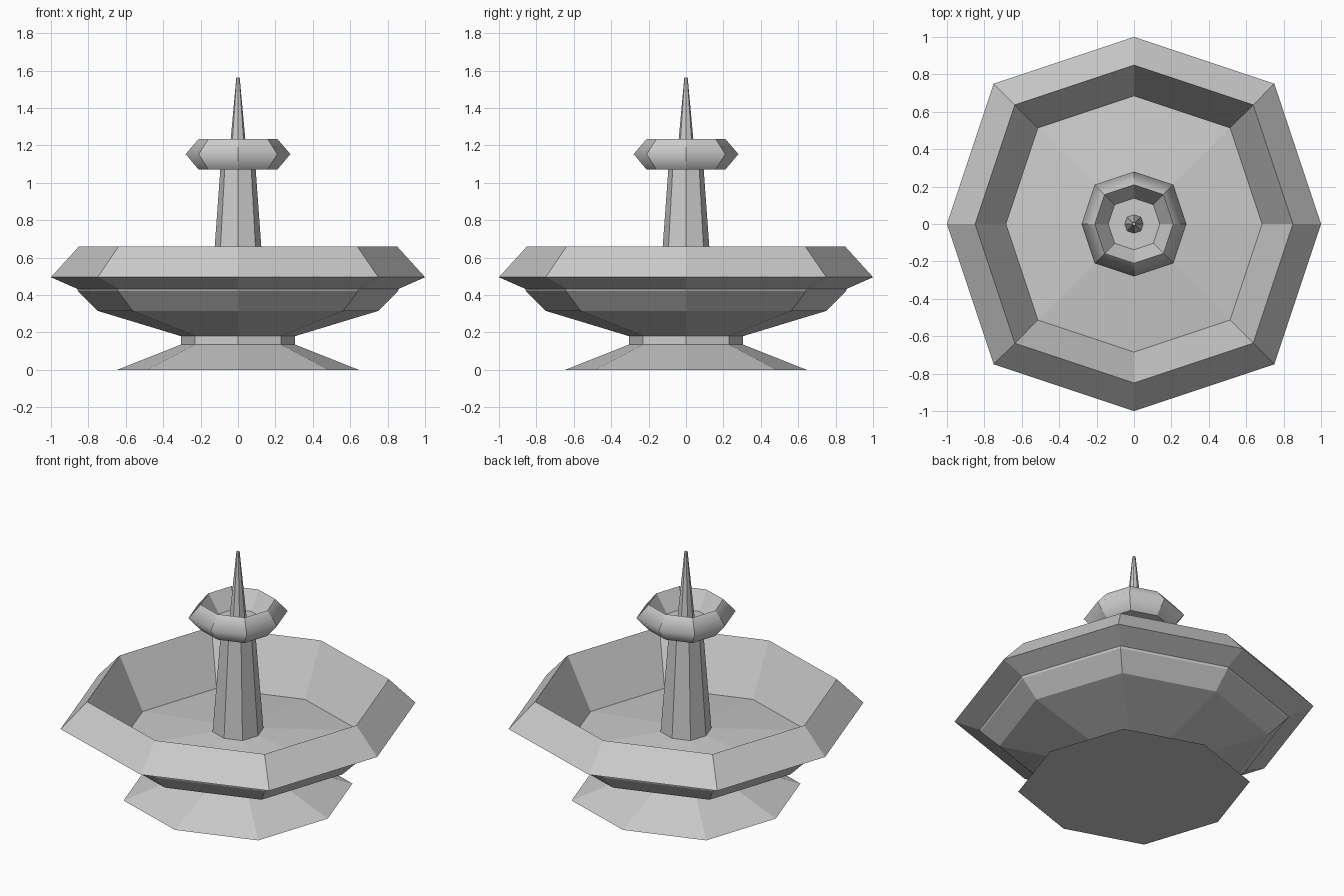
import bpy, bmesh

if "Cube" in bpy.data.objects:
    bpy.data.objects.remove(bpy.data.objects["Cube"])

DIAG = 0.75  # diagonal corners sit at (0.75 r, 0.75 r)
OCT = [(1, 0), (DIAG, DIAG), (0, 1), (-DIAG, DIAG),
       (-1, 0), (-DIAG, -DIAG), (0, -1), (DIAG, -DIAG)]


def octagon_lathe(name, profile, soft_ring=None):
    """Stack octagon rings along a (radius, z) profile; cap both ends."""
    bm = bmesh.new()
    rings = [[bm.verts.new((x * r, y * r, z)) for x, y in OCT] for r, z in profile]
    for k in range(len(rings) - 1):
        a, b = rings[k], rings[k + 1]
        for i in range(8):
            j = (i + 1) % 8
            f = bm.faces.new((a[i], a[j], b[j], b[i]))
            f.smooth = soft_ring is not None and k in (soft_ring - 1, soft_ring)
    bm.faces.new(rings[0][::-1])
    bm.faces.new(rings[-1])
    # only the chosen ring is shaded softly, all other edges stay crisp
    soft = set(rings[soft_ring]) if soft_ring is not None else set()
    for e in bm.edges:
        e.smooth = e.verts[0] in soft and e.verts[1] in soft
    bmesh.ops.recalc_face_normals(bm, faces=bm.faces)
    mesh = bpy.data.meshes.new(name)
    bm.to_mesh(mesh)
    bm.free()
    ob = bpy.data.objects.new(name, mesh)
    bpy.context.collection.objects.link(ob)
    return ob


# Flared foot and short neck
octagon_lathe("foot", [(0.645, 0), (0.305, 0.135), (0.305, 0.18)])

# Large basin: underside, overhanging rim, inner wall, gently coned floor
octagon_lathe("basin", [(0.305, 0.18), (0.75, 0.315), (0.855, 0.42), (0.86, 0.433),
                        (1.0, 0.495), (0.85, 0.66), (0.685, 0.34), (0.13, 0.405)])

# Tapered column
octagon_lathe("column", [(0.144, 0.39), (0.094, 1.08)])

# Small upper bowl
octagon_lathe("upper_bowl", [(0.09, 1.07), (0.21, 1.07), (0.28, 1.153),
                             (0.21, 1.235), (0.138, 1.12)], soft_ring=2)

# Spout needle
octagon_lathe("spout", [(0.05, 1.115), (0.009, 1.563)])
